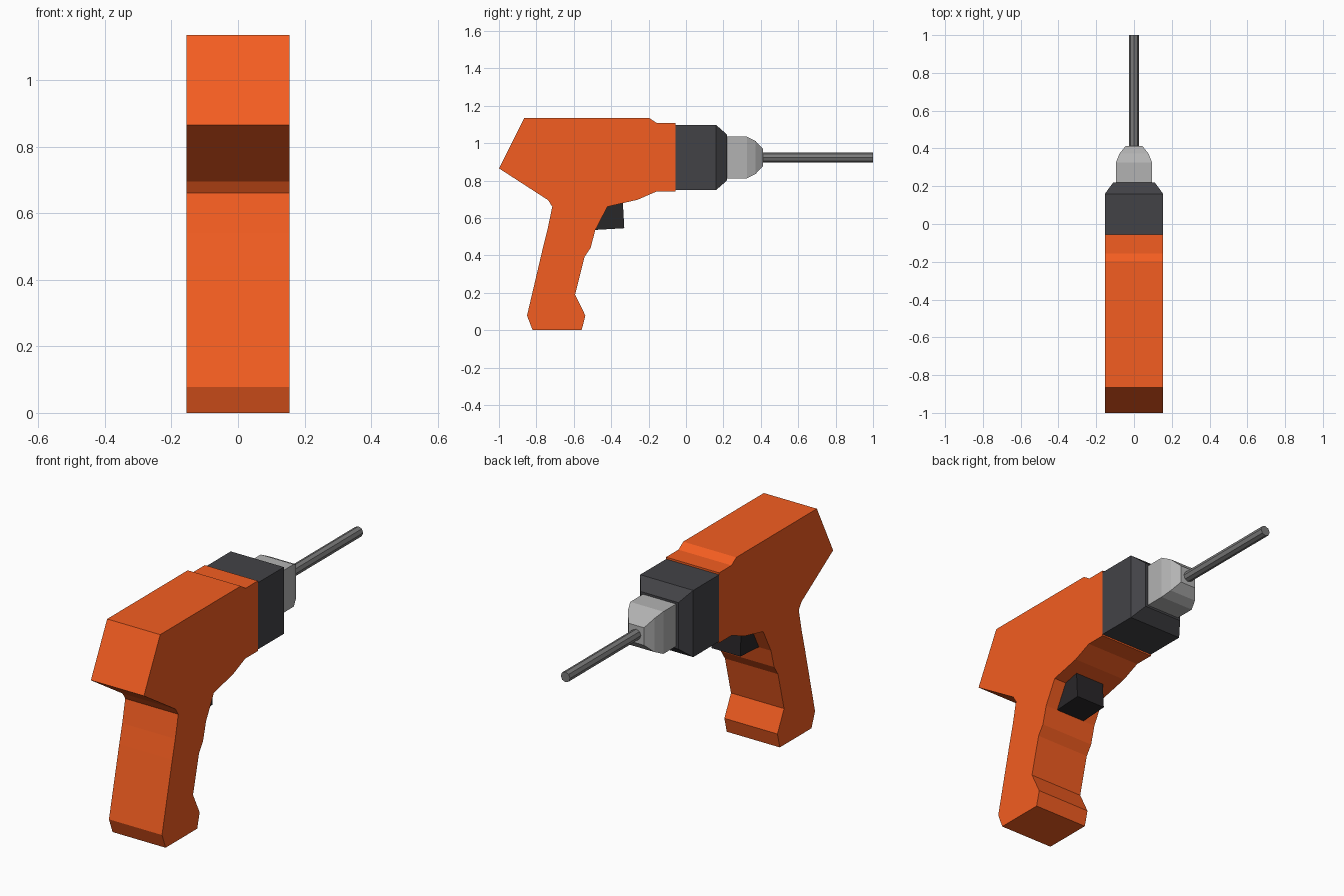
import bpy, bmesh
from math import pi

if "Cube" in bpy.data.objects:
    bpy.data.objects.remove(bpy.data.objects["Cube"])

AXIS_Z = 0.923  # height of the drill axis


def material(name, color):
    m = bpy.data.materials.new(name)
    m.diffuse_color = (*color, 1)
    m.use_nodes = True
    m.node_tree.nodes["Principled BSDF"].inputs["Base Color"].default_value = m.diffuse_color
    return m


def finish(bm, name, mat):
    bmesh.ops.recalc_face_normals(bm, faces=bm.faces)
    mesh = bpy.data.meshes.new(name)
    bm.to_mesh(mesh)
    bm.free()
    mesh.materials.append(mat)
    ob = bpy.data.objects.new(name, mesh)
    bpy.context.collection.objects.link(ob)
    return ob


def loft(name, rings, mat):
    """Skin equal-length vertex rings and cap both ends."""
    bm = bmesh.new()
    vs = [[bm.verts.new(p) for p in r] for r in rings]
    n = len(rings[0])
    for a, b in zip(vs, vs[1:]):
        for i in range(n):
            j = (i + 1) % n
            bm.faces.new((a[i], a[j], b[j], b[i]))
    bm.faces.new(vs[0])
    bm.faces.new(vs[-1])
    return finish(bm, name, mat)


def extruded(name, profile, half, mat):
    """Side profile (y, z) extruded across x."""
    return loft(name, [[(x, y, z) for y, z in profile] for x in (-half, half)], mat)


def box_loft(name, sections, mat):
    """Rectangular sections (y, half width, half height) along the drill axis."""
    corners = ((-1, -1), (1, -1), (1, 1), (-1, 1))
    return loft(name, [[(sx * w, y, AXIS_Z + sz * h) for sx, sz in corners]
                       for y, w, h in sections], mat)


orange = material("orange", (0.9, 0.11, 0.015))
charcoal = material("charcoal", (0.055, 0.055, 0.062))
black = material("black", (0.022, 0.02, 0.022))
silver = material("silver", (0.45, 0.45, 0.45))
steel = material("steel", (0.2, 0.2, 0.2))

# Motor housing and pistol grip
extruded("body", [
    (-1, 0.865), (-0.865, 1.135), (-0.197, 1.135), (-0.157, 1.108),
    (-0.055, 1.108), (-0.055, 0.74), (-0.16, 0.74), (-0.26, 0.697),
    (-0.42, 0.66), (-0.485, 0.535), (-0.51, 0.44), (-0.543, 0.39),
    (-0.593, 0.19), (-0.538, 0.078), (-0.558, 0), (-0.82, 0),
    (-0.85, 0.078), (-0.765, 0.44), (-0.74, 0.54), (-0.715, 0.66),
    (-0.737, 0.695)], 0.154, orange)

# Trigger, its rear buried in the grip
extruded("trigger", [(-0.5, 0.535), (-0.33, 0.545), (-0.338, 0.69), (-0.46, 0.69)],
         0.084, black)

# Collar and chuck
box_loft("collar", [(-0.055, 0.154, 0.175), (0.16, 0.154, 0.175),
                    (0.22, 0.11, 0.122)], charcoal)
box_loft("chuck", [(0.21, 0.096, 0.111), (0.325, 0.096, 0.111),
                   (0.372, 0.077, 0.088), (0.412, 0.045, 0.046)], silver)

# Drill bit
bpy.ops.mesh.primitive_cylinder_add(vertices=8, radius=0.027, depth=0.6,
                                    location=(0, 0.7, AXIS_Z), rotation=(pi / 2, 0, 0))
bit = bpy.context.object
bit.name = "drill_bit"
bit.data.materials.append(steel)
